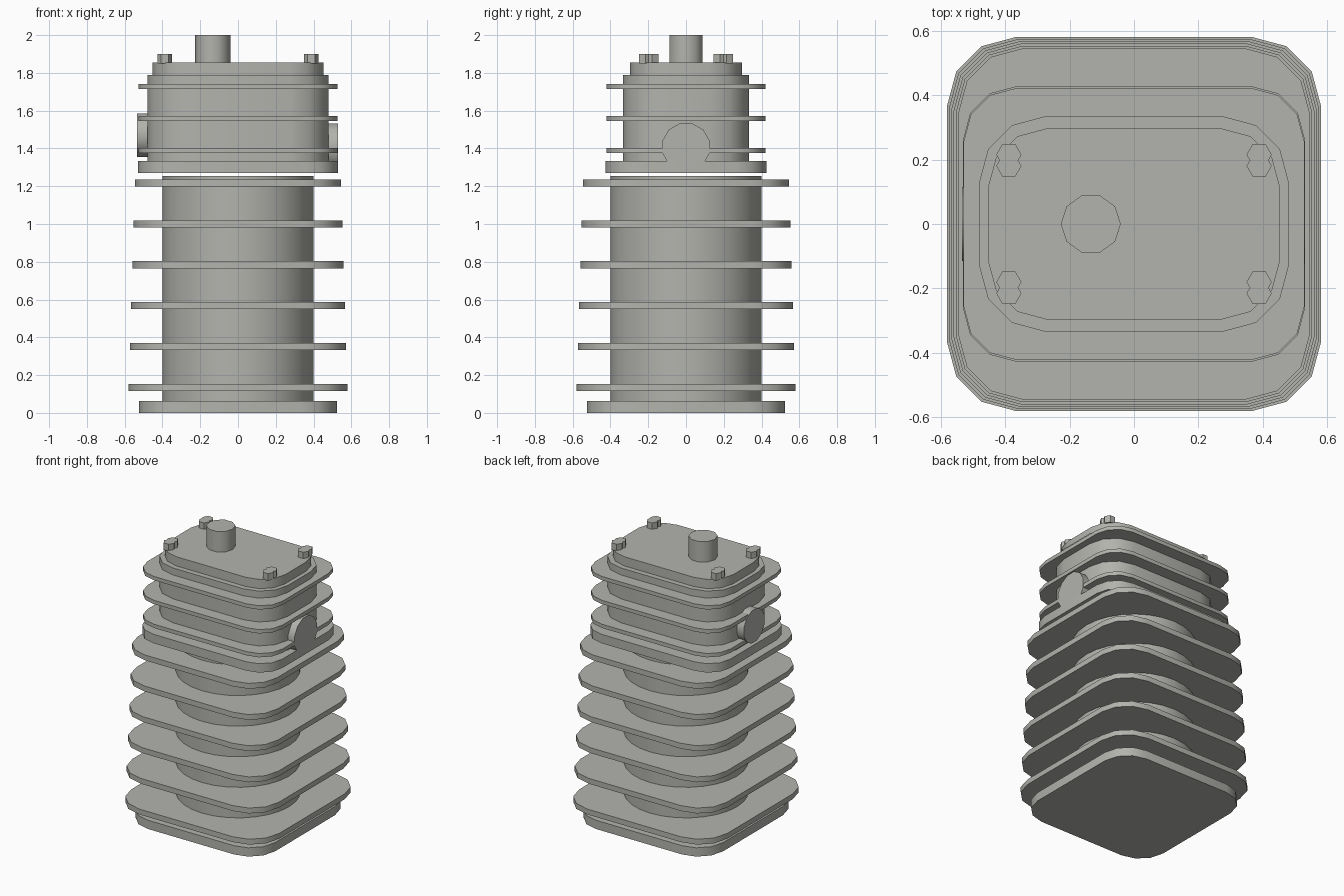
import bpy, bmesh, math

if "Cube" in bpy.data.objects:
    bpy.data.objects.remove(bpy.data.objects["Cube"])

metal = bpy.data.materials.new("warm_grey_metal")
metal.diffuse_color = (0.45, 0.45, 0.42, 1)
metal.use_nodes = True
metal.node_tree.nodes["Principled BSDF"].inputs["Base Color"].default_value = metal.diffuse_color


def prism(name, pts, z0, z1, smooth=True):
    """Extrude a closed outline between two heights."""
    bm = bmesh.new()
    lo = [bm.verts.new((x, y, z0)) for x, y in pts]
    hi = [bm.verts.new((x, y, z1)) for x, y in pts]
    bm.faces.new(lo[::-1])
    bm.faces.new(hi)
    n = len(pts)
    for i in range(n):
        j = (i + 1) % n
        bm.faces.new((lo[i], lo[j], hi[j], hi[i])).smooth = smooth
    for e in bm.edges:
        e.smooth = e.calc_face_angle() < math.radians(35)
    me = bpy.data.meshes.new(name)
    bm.to_mesh(me)
    bm.free()
    me.materials.append(metal)
    ob = bpy.data.objects.new(name, me)
    bpy.context.collection.objects.link(ob)
    return ob


def plate(name, hx, hy, r, z0, z1):
    """Rounded rectangle with three-segment corners."""
    pts = []
    for k, (sx, sy) in enumerate([(1, 1), (-1, 1), (-1, -1), (1, -1)]):
        for s in range(4):
            a = math.radians(90 * k + 30 * s)
            pts.append((sx * (hx - r) + r * math.cos(a), sy * (hy - r) + r * math.sin(a)))
    return prism(name, pts, z0, z1)


def ring(n, r, cx=0, cy=0, turn=0.0):
    return [(cx + r * math.cos(2 * math.pi * (i + turn) / n),
             cy + r * math.sin(2 * math.pi * (i + turn) / n)) for i in range(n)]


# Cylinder barrel with base and tapering fins
plate("base_flange", 0.525, 0.525, 0.19, 0, 0.062)
prism("barrel", ring(28, 0.4), 0.06, 1.255)
for i in range(6):
    h = 0.58 - 0.007 * i
    z = 0.135 + 0.2164 * i
    plate(f"barrel_fin_{i + 1}", h, h, 0.37 * h, z - 0.019, z + 0.019)

# Head, its fins and cover
plate("head_flange", 0.53, 0.427, 0.165, 1.27, 1.333)
plate("head_body", 0.48, 0.334, 0.205, 1.33, 1.79)
plate("head_cover", 0.452, 0.296, 0.18, 1.79, 1.855)
for i in range(3):
    z = 1.389 + 0.169 * i
    plate(f"head_fin_{i + 1}", 0.528, 0.422, 0.165, z - 0.0135, z + 0.0135)

# Side ports, lying along x
for name, sx, r, z in (("right_port", 1, 0.129, 1.408), ("left_port", -1, 0.119, 1.47)):
    ob = prism(name, ring(12, r, turn=0.5), 0.4, 0.53 if sx > 0 else 0.534)
    ob.rotation_euler = (0, sx * math.pi / 2, 0)
    ob.location = (0, 0, z)

# Spark plug post and paired hex bolts
prism("plug_post", ring(10, 0.093, -0.134, 0), 1.85, 2.0)
for sx in (-1, 1):
    for sy in (-1, 1):
        for y in (0.18, 0.215):
            prism("cover_bolt", ring(6, 0.039, sx * 0.388, sy * y), 1.85, 1.9, False)
